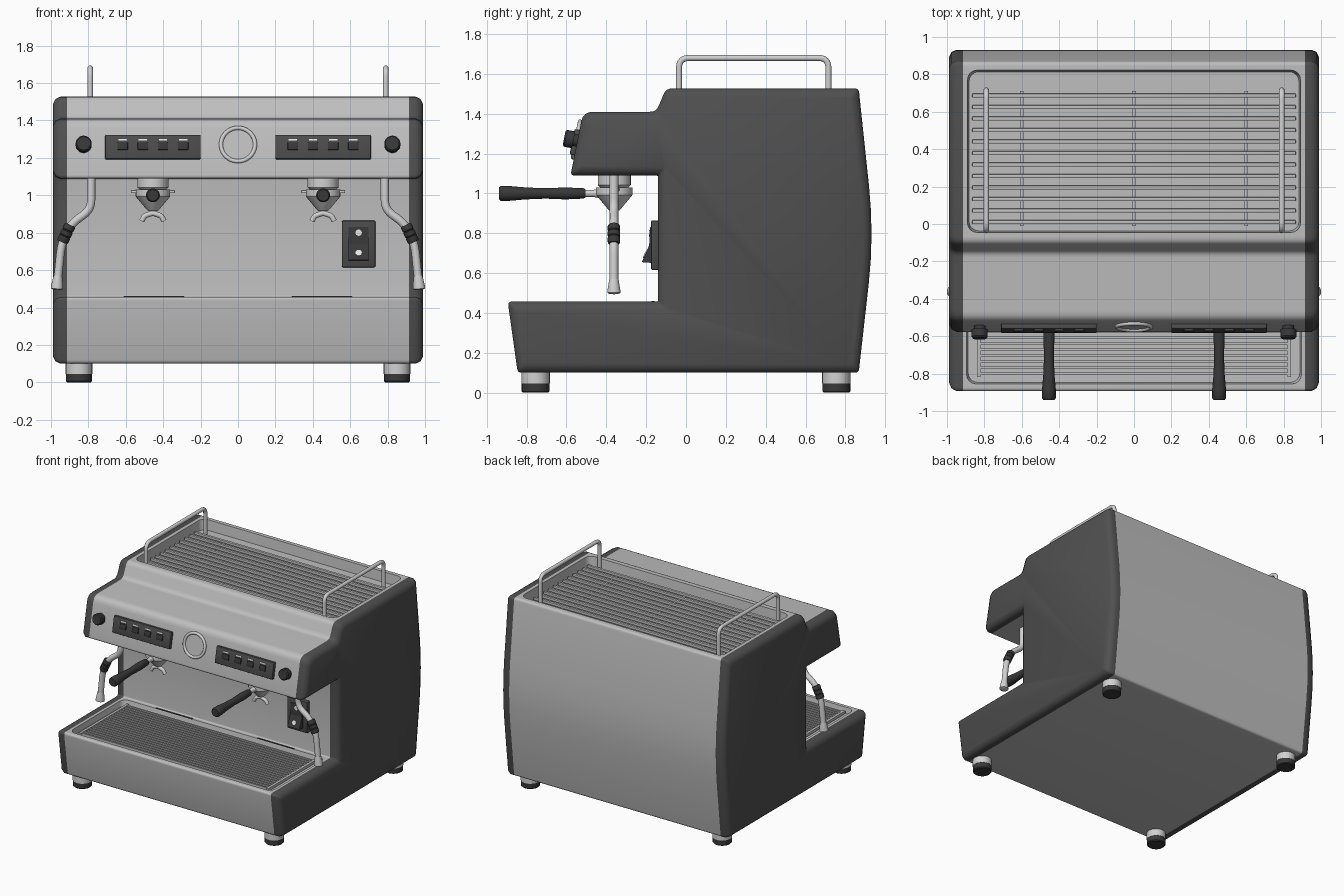
import bpy, bmesh, math
from mathutils import Vector, Matrix

if "Cube" in bpy.data.objects:
    bpy.data.objects.remove(bpy.data.objects["Cube"])


def material(name, v):
    m = bpy.data.materials.new(name)
    m.diffuse_color = (v, v, v, 1)
    m.use_nodes = True
    m.node_tree.nodes["Principled BSDF"].inputs["Base Color"].default_value = m.diffuse_color
    return m


STEEL = material("brushed_steel", 0.52)
CHROME = material("chrome", 0.64)
PANEL = material("dark_side_paint", 0.08)
CONTROL = material("control_grey", 0.07)
BLACK = material("black_plastic", 0.04)
WHITE = material("white_mark", 0.8)


def finish(name, bm, mat, angle=40):
    bmesh.ops.recalc_face_normals(bm, faces=bm.faces[:])
    for f in bm.faces:
        f.smooth = True
    for e in bm.edges:
        e.smooth = len(e.link_faces) == 2 and e.calc_face_angle(0) < math.radians(angle)
    me = bpy.data.meshes.new(name)
    bm.to_mesh(me)
    bm.free()
    me.materials.append(mat)
    ob = bpy.data.objects.new(name, me)
    bpy.context.collection.objects.link(ob)
    return ob


def rounded(points, dists, closed=True, seg=4):
    """Replace each corner by a short curve that starts dist before it."""
    out, n = [], len(points)
    for i, p in enumerate(points):
        if not closed and i in (0, n - 1):
            out.append(p)
            continue
        a = p + (points[i - 1] - p).normalized() * dists[i]
        b = p + (points[(i + 1) % n] - p).normalized() * dists[i]
        for k in range(seg + 1):
            t = k / seg
            out.append(a * (1 - t) ** 2 + p * 2 * t * (1 - t) + b * t * t)
    return out


def offset(points, t):
    out, n = [], len(points)
    for i, p in enumerate(points):
        d1 = (p - points[i - 1]).normalized()
        d2 = (points[(i + 1) % n] - p).normalized()
        n1, n2 = Vector((-d1.y, d1.x)), Vector((-d2.y, d2.x))
        out.append(p + (n1 + n2) * t / (1 + n1.dot(n2)))
    return out


def loft(rings):
    bm = bmesh.new()
    loops = [[bm.verts.new(p) for p in r] for r in rings]
    n = len(loops[0])
    for a, b in zip(loops, loops[1:]):
        for i in range(n):
            bm.faces.new((a[i], a[(i + 1) % n], b[(i + 1) % n], b[i]))
    bm.faces.new(loops[0])
    bm.faces.new(loops[-1])
    return bm


def lathe(name, origin, axis, rt, mat, seg=28):
    """Round part: (radius, distance along axis) pairs."""
    q = Vector(axis).to_track_quat('Z', 'Y')
    rings = [[Vector(origin) + q @ Vector((r * math.cos(2 * math.pi * i / seg),
              r * math.sin(2 * math.pi * i / seg), t)) for i in range(seg)] for r, t in rt]
    return finish(name, loft(rings), mat)


def box(name, c, size, mat, bevel=0.0, tilt=0.0):
    bm = bmesh.new()
    bmesh.ops.create_cube(bm, size=1, matrix=Matrix.Diagonal((*size, 1)))
    if bevel:
        bmesh.ops.bevel(bm, geom=bm.edges[:], offset=bevel, segments=2, affect='EDGES', profile=0.5)
    bm.transform(Matrix.Translation(c) @ Matrix.Rotation(tilt, 4, 'X'))
    return finish(name, bm, mat)


def tube(name, pts, r, mat, bend=0.05, closed=False):
    pts = [Vector(p) for p in pts]
    if bend:
        pts = rounded(pts, [bend] * len(pts), closed=False, seg=6)
    cu = bpy.data.curves.new(name, 'CURVE')
    cu.dimensions = '3D'
    cu.bevel_depth, cu.bevel_resolution, cu.use_fill_caps = r, 4, True
    sp = cu.splines.new('POLY')
    sp.points.add(len(pts) - 1)
    for s, p in zip(sp.points, pts):
        s.co = (*p, 1)
    sp.use_cyclic_u = closed
    sp.use_smooth = True
    cu.materials.append(mat)
    ob = bpy.data.objects.new(name, cu)
    bpy.context.collection.objects.link(ob)
    bpy.ops.object.select_all(action='DESELECT')
    ob.select_set(True)
    bpy.context.view_layer.objects.active = ob
    bpy.ops.object.convert(target='MESH')


# side outline (y, z) shared by the body and both side panels
PROFILE = [Vector(p) for p in [(-.845, .10), (.867, .10), (.945, .79), (.867, 1.527), (-.10, 1.527),
           (-.15, 1.41), (-.516, 1.41), (-.58, 1.09), (-.14, 1.09), (-.14, .457), (-.895, .457)]]
ROUND = [.02, .02, .25, .02, .03, .03, .05, .02, .01, .01, .02]


def section(x, t):
    return [(x, p.x, p.y) for p in rounded(offset(PROFILE, t), ROUND)]


# steel body with the cup tray and drip tray sunk into it
bm = loft([section(-.915, 0), section(.915, 0)])
bmesh.ops.recalc_face_normals(bm, faces=bm.faces[:])


def sink(bm, z, rim, depth):
    bm.normal_update()
    face = max((f for f in bm.faces if f.normal.z > .99 and abs(f.calc_center_median().z - z) < .01),
               key=lambda f: f.calc_area())
    bmesh.ops.inset_individual(bm, faces=[face], thickness=rim, depth=0)
    bmesh.ops.inset_individual(bm, faces=[face], thickness=.012, depth=-depth)
    walls = [e for v in face.verts for e in v.link_edges if e not in face.edges[:]]
    bmesh.ops.bevel(bm, geom=walls, offset=.05, segments=4, affect='EDGES', profile=0.5)


sink(bm, 1.527, .035, .08)
sink(bm, .457, .028, .045)
finish("body", bm, STEEL)

# dark side panels with rounded outer rim
for s, side in ((-1, "left"), (1, "right")):
    steps = [(.915, 0), (.95, 0), (.976, .012), (.99, .04)]
    finish(side + "_side_panel", loft([section(s * x, t) for x, t in steps]), PANEL)

# cup rack and drip grate bars
for i in range(12):
    box("cup_rack_bar", (0, .01 + i * .0615, 1.468), (1.73, .022, .022), STEEL, .005)
for x in (-.6, 0, .6):
    box("cup_rack_support", (x, .35, 1.455), (.02, .72, .012), STEEL)
for i in range(19):
    box("drip_grate_bar", (0, -.80 + i * .032, .437), (1.64, .014, .018), STEEL)
for x in (-.83, .83):
    box("drip_grate_end", (x, -.512, .437), (.02, .61, .022), STEEL)
for x in (-.45, .45):
    box("drip_slot", (x, -.165, .458), (.32, .014, .005), BLACK)

# control area on the tilted head front
TILT = math.atan(.064 / .32)
NORMAL = Vector((0, -math.cos(TILT), math.sin(TILT)))


def on_front(x, z, out=0.0):
    return Vector((x, -.58 + (z - 1.09) * .2, z)) + NORMAL * out


for s in (-1, 1):
    box("control_panel", on_front(s * .455, 1.255, .008), (.51, .034, .13), CONTROL, .006, -TILT)
    for k in range(4):
        x = s * .455 + (k - 1.5) * .108
        box("button", on_front(x, 1.258, .027), (.056, .014, .042), BLACK, .004, -TILT)
        box("button_mark", on_front(x, 1.292, .026), (.045, .006, .009), WHITE, 0, -TILT)
    lathe("dial_knob", on_front(s * .825, 1.265, -.01), NORMAL,
          [(.03, 0), (.03, .03), (.043, .03), (.043, .07), (.036, .078)], BLACK)

# pressure gauge
right, up = Vector((1, 0, 0)), Vector((0, math.sin(TILT), math.cos(TILT)))
c = on_front(0, 1.27, .006)
ring = [c + right * .091 * math.cos(a) + up * .091 * math.sin(a)
        for a in (2 * math.pi * i / 40 for i in range(40))]
tube("gauge_ring", ring, .011, CHROME, 0, True)
lathe("gauge_face", on_front(0, 1.27, -.01), NORMAL, [(.088, 0), (.088, .014)], STEEL, 40)

# brew groups with portafilters
Z = (0, 0, 1)
for s in (-1, 1):
    x, y = s * .455, -.36
    lathe("group_head", (x, y, 1.03), Z, [(.07, 0), (.083, .012), (.083, .07)], CHROME)
    lathe("portafilter_ring", (x, y, .985), Z, [(.085, 0), (.092, .008), (.092, .045)], CHROME)
    box("portafilter_ears", (x, y, 1.02), (.235, .05, .016), CHROME, .004)
    lathe("portafilter_cone", (x, y, .915), Z, [(.025, 0), (.035, .01), (.085, .07)], CHROME)
    tube("twin_spout", [(x - .06, y, .862), (x - .045, y, .89), (x, y, .905),
                        (x + .045, y, .89), (x + .06, y, .862)], .014, CHROME, .012)
    lathe("portafilter_neck", (x, y - .07, 1.0), (0, -1, 0), [(.024, 0), (.017, .04), (.017, .1)], CHROME)
    lathe("portafilter_handle", (x, -.505, 1.0), (0, -1, 0),
          [(.02, 0), (.026, .01), (.03, .1), (.026, .2), (.03, .3), (.037, .38), (.037, .425), (.03, .435)], BLACK)

# steam wands, rails and feet on both sides
for s in (-1, 1):
    wand = [(s * .785, -.362, 1.10), (s * .785, -.362, .925), (s * .895, -.362, .845),
            (s * .945, -.362, .735), (s * .968, -.362, .51)]
    tube("steam_wand", wand, .022, CHROME, .05)
    a, b = Vector((s * .897, -.362, .842)), Vector((s * .94, -.362, .748))
    lathe("wand_grip", a, b - a, [(.027, 0), (.031, .008), (.031, .03), (.027, .034), (.031, .038),
          (.031, .062), (.027, .066), (.031, .07), (.031, .095), (.027, .103)], BLACK)
    lathe("wand_tip", (s * .963, -.362, .57), (s * .005, 0, -.07),
          [(.023, 0), (.033, .06), (.033, .07), (.02, .075)], CHROME)
    tube("cup_rail", [(s * .79, -.035, 1.45), (s * .79, -.035, 1.68),
                      (s * .79, .715, 1.68), (s * .79, .715, 1.45)], .015, CHROME, .05)
    for y in (-.755, .755):
        lathe("foot_sleeve", (s * .85, y, .045), Z, [(.071, 0), (.071, .065)], CHROME)
        lathe("foot_pad", (s * .85, y, 0), Z, [(.064, 0), (.07, .006), (.07, .045)], BLACK)

# power switch on the backsplash
box("switch_plate", (.645, -.155, .74), (.18, .04, .25), CONTROL, .008)
rocker = [(-.16, .65), (-.222, .655), (-.185, .74), (-.18, .83), (-.16, .835)]
finish("switch_rocker", loft([[(x, y, z) for y, z in rocker] for x in (.592, .698)]), BLACK, 20)
lathe("switch_lamp_upper", (.645, -.178, .80), (0, -1, 0), [(.017, 0), (.017, .008)], WHITE)
lathe("switch_lamp_lower", (.645, -.203, .69), (0, -.92, .39), [(.017, 0), (.017, .008)], WHITE)
